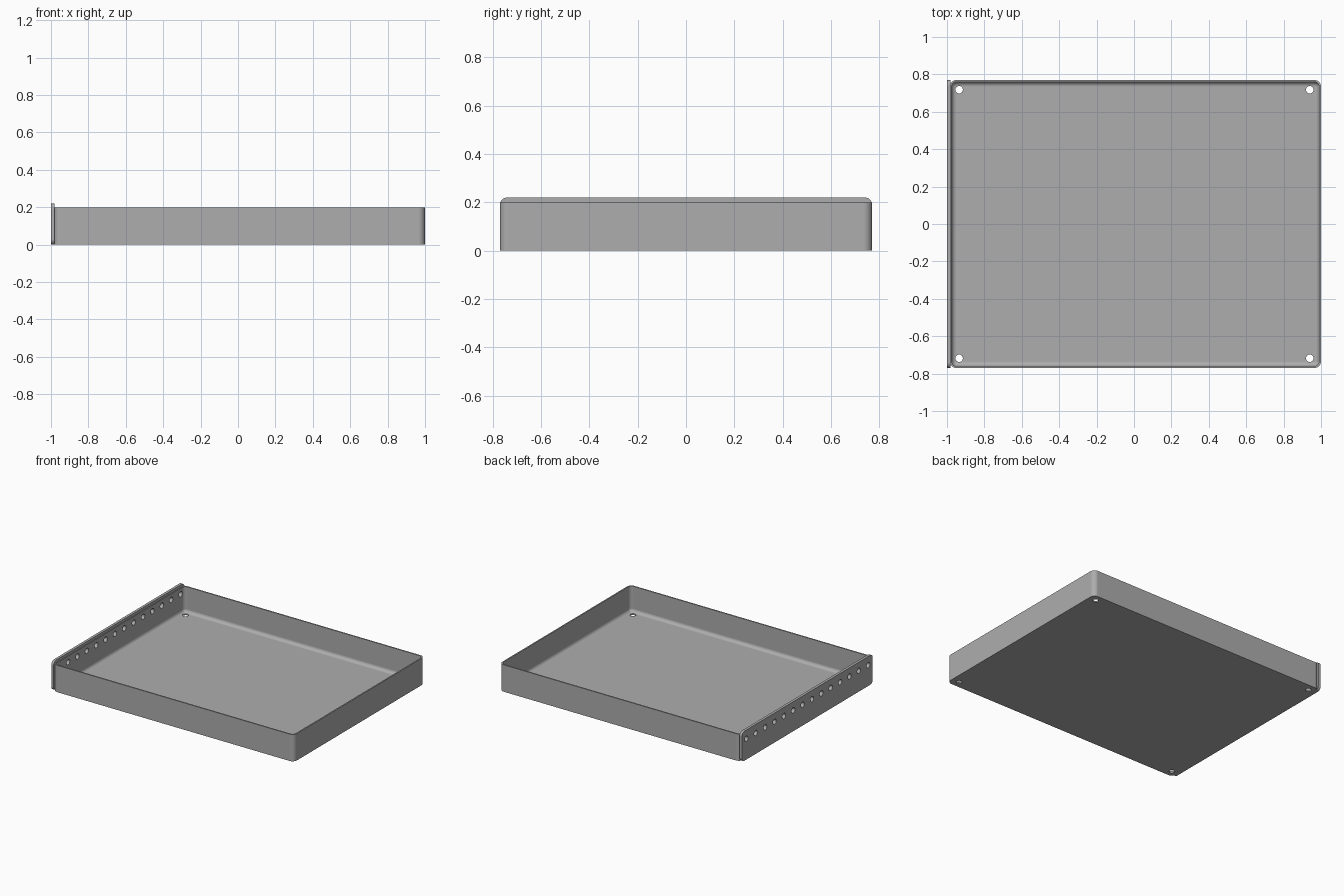
import bpy, bmesh, math
from mathutils import Matrix

cube = bpy.data.objects.get("Cube")
if cube:
    bpy.data.objects.remove(cube)

LEFT, RIGHT, DEPTH = -0.985, 1.0, 0.77
HEIGHT, WALL, FILLET, CORNER = 0.2, 0.01, 0.025, 0.036
HOLE = 0.02

grey = bpy.data.materials.new("light grey")
grey.use_nodes = True
grey.diffuse_color = (0.42, 0.42, 0.42, 1)
grey.node_tree.nodes["Principled BSDF"].inputs["Base Color"].default_value = grey.diffuse_color


def make_object(name, bm):
    bmesh.ops.recalc_face_normals(bm, faces=bm.faces)
    mesh = bpy.data.meshes.new(name)
    bm.to_mesh(mesh)
    bm.free()
    mesh.materials.append(grey)
    obj = bpy.data.objects.new(name, mesh)
    bpy.context.collection.objects.link(obj)
    return obj


def rounded_rect(u0, u1, v0, v1, r, steps=8):
    """Outline of a rectangle with round corners, anticlockwise."""
    centres = [(u1 - r, v1 - r), (u0 + r, v1 - r), (u0 + r, v0 + r), (u1 - r, v0 + r)]
    points = []
    for quarter, (u, v) in enumerate(centres):
        for i in range(steps + 1):
            a = (quarter + i / steps) * math.pi / 2
            points.append((u + r * math.cos(a), v + r * math.sin(a)))
    return points


def skin(bm, rings):
    """Join rings of vertices and cap both ends."""
    loops = [[bm.verts.new(p) for p in ring] for ring in rings]
    for a, b in zip(loops, loops[1:]):
        for i in range(len(a)):
            j = (i + 1) % len(a)
            bm.faces.new((a[i], a[j], b[j], b[i]))
    bm.faces.new(loops[0])
    bm.faces.new(loops[-1])


# Tray: outer wall, rim, inner wall, then a fillet down to the floor
section = [(0, 0), (0, HEIGHT), (WALL, HEIGHT)]
for i in range(9):
    a = i / 8 * math.pi / 2
    section.append((WALL + FILLET * (1 - math.cos(a)), WALL + FILLET * (1 - math.sin(a))))
bm = bmesh.new()
skin(bm, [[(x, y, z) for x, y in rounded_rect(LEFT + d, RIGHT - d, d - DEPTH, DEPTH - d, CORNER - d)]
          for d, z in section])
tray = make_object("tray", bm)

# Side plate with round corners, standing a little above the tray
bm = bmesh.new()
outline = rounded_rect(-DEPTH, DEPTH, 0, 0.22, 0.03)
skin(bm, [[(x, y, z) for y, z in outline] for x in (-1, -0.98)])
plate = make_object("side_plate", bm)

# Cutters: a row of holes through the side, and one hole in each floor corner
bm = bmesh.new()


def add_cutter(matrix):
    bmesh.ops.create_cone(bm, cap_ends=True, segments=24, radius1=HOLE, radius2=HOLE,
                          depth=0.12, matrix=matrix)


for i in range(14):
    y = -0.717 + i * 1.434 / 13
    add_cutter(Matrix.Translation((-0.99, y, 0.155)) @ Matrix.Rotation(math.pi / 2, 4, 'Y'))
for x in (-0.935, 0.94):
    for y in (-0.718, 0.718):
        add_cutter(Matrix.Translation((x, y, 0)))
cutter = make_object("hole_cutter", bm)
cutter.hide_render = True

# Cut the holes and shade the round parts smooth
for obj in (tray, plate):
    bpy.ops.object.select_all(action='DESELECT')
    obj.select_set(True)
    bpy.context.view_layer.objects.active = obj
    cut = obj.modifiers.new("holes", 'BOOLEAN')
    cut.operation = 'DIFFERENCE'
    cut.solver = 'EXACT'
    cut.object = cutter
    bpy.ops.object.modifier_apply(modifier=cut.name)
    bpy.ops.object.shade_smooth_by_angle(angle=math.radians(35))
    weighted = obj.modifiers.new("even shading", 'WEIGHTED_NORMAL')
    weighted.keep_sharp = True
bpy.data.objects.remove(cutter)
